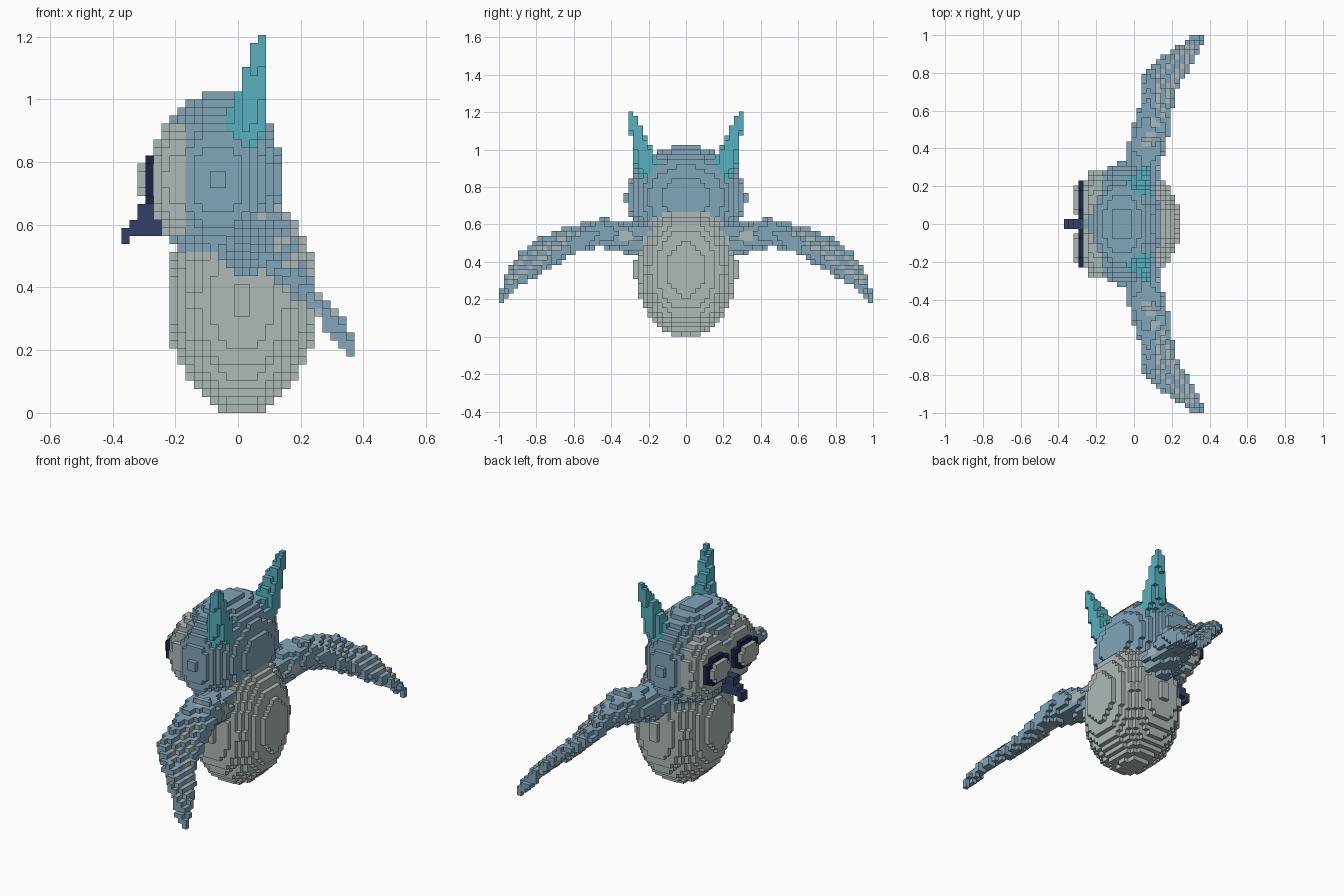
import bpy, bmesh
from mathutils import Vector

if "Cube" in bpy.data.objects:
    bpy.data.objects.remove(bpy.data.objects["Cube"], do_unlink=True)

S = 2 / 78  # size of one block

COLOURS = {
    "slate_blue": (0.223, 0.381, 0.491),
    "pale_grey": (0.42, 0.49, 0.475),
    "teal": (0.098, 0.434, 0.527),
    "navy": (0.032, 0.051, 0.138),
    "dark_navy": (0.011, 0.019, 0.061),
}
SLOTS = list(COLOURS)
mats = []
for name, rgb in COLOURS.items():
    m = bpy.data.materials.new(name)
    m.use_nodes = True
    m.diffuse_color = (*rgb, 1)
    m.node_tree.nodes["Principled BSDF"].inputs["Base Color"].default_value = (*rgb, 1)
    mats.append(m)


def ellipsoid(p, c, r):
    return sum(((a - b) / q) ** 2 for a, b, q in zip(p, c, r)) <= 1


def along(a, b, p):
    """Clamped position of p along the segment a-b, and its distance from it."""
    d = b - a
    t = max(0, min(1, (p - a).dot(d) / d.length_squared))
    return t, (p - a - d * t).length


# Wing sections: y, leading x z, trailing x z, half thickness
WING = [
    (0.10, 0.00, 0.51, 0.05, 0.53, 0.070),
    (0.28, 0.02, 0.51, 0.06, 0.53, 0.072),
    (0.45, 0.05, 0.555, 0.10, 0.56, 0.075),
    (0.60, 0.07, 0.55, 0.16, 0.49, 0.046),
    (0.70, 0.075, 0.525, 0.19, 0.42, 0.036),
    (0.80, 0.08, 0.49, 0.25, 0.35, 0.030),
    (0.88, 0.17, 0.43, 0.30, 0.30, 0.027),
    (0.95, 0.26, 0.33, 0.335, 0.25, 0.024),
    (1.00, 0.345, 0.21, 0.36, 0.195, 0.020),
]


def wing(x, y, z):
    """Colour of the wing at a point (y >= 0), or None outside it."""
    for a, b in zip(WING, WING[1:]):
        if a[0] <= y <= b[0]:
            f = (y - a[0]) / (b[0] - a[0])
            _, lx, lz, tx, tz, r = (u + (v - u) * f for u, v in zip(a, b))
            t, d = along(Vector((lx, lz)), Vector((tx, tz)), Vector((x, z)))
            if d > r:
                return None
            # Pale feather bands along the wing, and a patch by the shoulder
            band = 0.42 < y < 0.95 and (0.22 < t < 0.42 or 0.68 < t < 0.9)
            patch = 0.28 < y < 0.37 and x > 0.06 and 0.5 < z < 0.57
            return "pale_grey" if band or patch else "slate_blue"
    return None


EAR_BASE, EAR_TIP = Vector((0.025, 0.205, 0.91)), Vector((0.077, 0.297, 1.20))
BEAK = {-14: (21, 23), -13: (22, 24), -12: (22, 26), -11: (22, 26), -10: (22, 24)}


def block(i, j, k):
    """Part name and colour of the block in a cell, or None if it is empty."""
    x, y, z = i * S, (j + 0.5) * S, (k + 0.5) * S
    p, ay = (x, y, z), abs(y)
    side = "_front" if y < 0 else "_back"
    # Beak
    if i in BEAK and j in (-1, 0) and BEAK[i][0] <= k < BEAK[i][1]:
        return "beak", "navy"
    # Eyes: a dark disc with a smaller pale disc on it
    dy, dz = ay - 5 * S, z - 29 * S
    if i == -11 and (dy / 0.104) ** 2 + (dz / 0.079) ** 2 <= 1:
        return "eye_ring" + side, "dark_navy"
    if i == -12 and (dy / 0.079) ** 2 + (dz / 0.056) ** 2 <= 1:
        return "eye" + side, "pale_grey"
    # Ear tufts
    t, d = along(EAR_BASE, EAR_TIP, Vector((x, ay, z)))
    if d <= 0.066 - 0.049 * t:
        return "ear_tuft" + side, "teal"
    # Face discs
    if -10 <= i <= -7 and ellipsoid((x, ay, z), (-0.19, 0.12, 29 * S), (0.1, 0.165, 0.185)):
        return "face_disc" + side, "pale_grey"
    # Body, then the head that rests on it
    in_body = ellipsoid(p, (S / 2, 0, 14 * S), (0.237, 0.273, 0.363))
    in_head = ellipsoid(p, (-2.5 * S, 0, 29 * S), (0.211, 0.322, 0.28))
    if in_body and (z < 0.52 or x > 0.05):
        return "body", "pale_grey"
    if in_head or in_body:
        return "head", "slate_blue"
    # Wings
    colour = wing(x, ay, z)
    return ("wing" + side, colour) if colour else None


# Fill the block grid
cells = {}
for i in range(-14, 15):
    for j in range(-39, 39):
        for k in range(47):
            b = block(i, j, k)
            if b:
                cells[i, j, k] = b

# Build each part from the outer faces of its blocks
meshes, corners = {}, {}
for (i, j, k), (part, colour) in cells.items():
    bm = meshes.setdefault(part, bmesh.new()) if part not in meshes else meshes[part]
    cache = corners.setdefault(part, {})
    for axis in range(3):
        for sign in (-1, 1):
            near = [i, j, k]
            near[axis] += sign
            if tuple(near) in cells:
                continue
            verts = []
            for u, v in ((0, 0), (1, 0), (1, 1), (0, 1))[::sign]:
                c = [i, j, k]
                c[axis] += sign > 0
                c[(axis + 1) % 3] += u
                c[(axis + 2) % 3] += v
                key = tuple(c)
                if key not in cache:
                    cache[key] = bm.verts.new(((c[0] - 0.5) * S, c[1] * S, c[2] * S))
                verts.append(cache[key])
            face = bm.faces.new(verts)
            face.material_index = SLOTS.index(colour)

for part, bm in meshes.items():
    # Keep only the colours this part uses
    used = sorted({f.material_index for f in bm.faces})
    for f in bm.faces:
        f.material_index = used.index(f.material_index)
    me = bpy.data.meshes.new(part)
    bm.to_mesh(me)
    bm.free()
    for n in used:
        me.materials.append(mats[n])
    bpy.context.collection.objects.link(bpy.data.objects.new(part, me))
